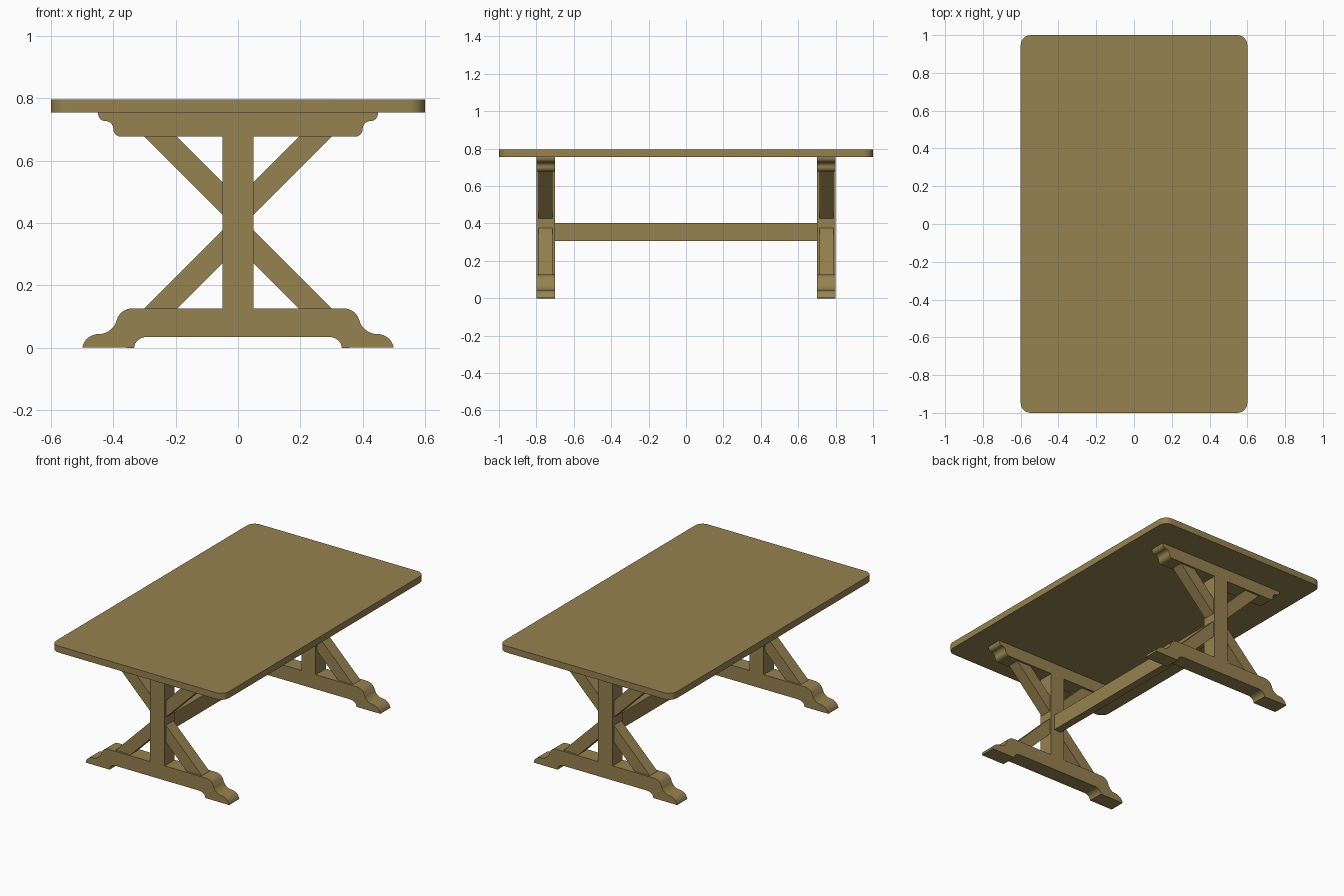
import bpy, bmesh, math
from mathutils import Vector

if "Cube" in bpy.data.objects:
    bpy.data.objects.remove(bpy.data.objects["Cube"])

wood = bpy.data.materials.new("oak_wood")
wood.diffuse_color = (0.305, 0.223, 0.08, 1)
wood.use_nodes = True
wood.node_tree.nodes["Principled BSDF"].inputs["Base Color"].default_value = wood.diffuse_color


def arc(cx, cz, rx, rz, a0, a1, n=8):
    """Points along an elliptical arc, angles in degrees."""
    return [(cx + rx * math.cos(math.radians(a0 + (a1 - a0) * i / n)),
             cz + rz * math.sin(math.radians(a0 + (a1 - a0) * i / n))) for i in range(n + 1)]


def prism(name, pts, lo, hi, axis="y"):
    """Extrude a closed profile along y (profile in x,z) or z (profile in x,y)."""
    clean = []
    for p in pts:
        if not clean or math.dist(p, clean[-1]) > 1e-5:
            clean.append(p)
    if math.dist(clean[0], clean[-1]) < 1e-5:
        clean.pop()
    bm = bmesh.new()
    place = (lambda a, b, t: (a, t, b)) if axis == "y" else (lambda a, b, t: (a, b, t))
    face = bm.faces.new([bm.verts.new(place(a, b, lo)) for a, b in clean])
    ext = bmesh.ops.extrude_face_region(bm, geom=[face])
    shift = Vector(place(0, 0, hi - lo))
    for v in ext["geom"]:
        if isinstance(v, bmesh.types.BMVert):
            v.co += shift
    bmesh.ops.recalc_face_normals(bm, faces=bm.faces)
    mesh = bpy.data.meshes.new(name)
    bm.to_mesh(mesh)
    bm.free()
    mesh.materials.append(wood)
    ob = bpy.data.objects.new(name, mesh)
    bpy.context.collection.objects.link(ob)
    bpy.ops.object.select_all(action="DESELECT")
    ob.select_set(True)
    bpy.context.view_layer.objects.active = ob
    bpy.ops.object.shade_smooth_by_angle(angle=math.radians(35))
    return ob


def rect(x0, x1, z0, z1):
    return [(x0, z0), (x1, z0), (x1, z1), (x0, z1)]


def mirrored(half):
    """Complete a right-hand half profile with its mirror image."""
    return half + [(-x, z) for x, z in reversed(half)]


# Tabletop with rounded corners
r = 0.053
top = []
for sx, sy, a in ((1, 1, 0), (-1, 1, 90), (-1, -1, 180), (1, -1, 270)):
    top += arc(sx * (0.6 - r), sy * (1 - r), r, r, a, a + 90)
prism("tabletop", top, 0.755, 0.796, "z")

# Foot profile: arched underside, ogee ends
foot = mirrored(
    arc(0.29, 0.0, 0.043, 0.035, 90, 0)
    + arc(0.447, -0.008, 0.053, 0.052, 9, 90)
    + arc(0.447, 0.104, 0.06, 0.06, 270, 192)
    + arc(0.34, 0.077, 0.05, 0.049, 18, 90))

# Top bearer profile: stepped ogee ends
bearer = mirrored(
    arc(0.376, 0.702, 0.024, 0.025, 270, 360)
    + arc(0.425, 0.703, 0.025, 0.024, 180, 90)
    + arc(0.425, 0.752, 0.024, 0.025, 270, 360)
    + [(0.449, 0.755)])

# Two pedestals
for s, end in ((-1, "front"), (1, "back")):
    lo, hi = sorted((s * 0.7, s * 0.8))
    prism(end + "_foot", foot, lo, hi)
    prism(end + "_bearer", bearer, lo, hi)
    prism(end + "_post", rect(-0.05, 0.05, 0.125, 0.677), lo, hi)
    for m, side in ((-1, "left"), (1, "right")):
        # diagonal braces, slightly thinner than the post
        for zb, d, level in ((0.677, -1, "upper"), (0.126, 1, "lower")):
            pts = [(m * 0.30, zb), (m * 0.195, zb),
                   (m * 0.05, zb + d * 0.145), (m * 0.05, zb + d * 0.25)]
            prism(f"{end}_{side}_{level}_brace", pts, lo + 0.0125, hi - 0.0125)

# Long stretcher between the posts
prism("stretcher", rect(-0.025, 0.025, 0.305, 0.403), -0.7, 0.7)
